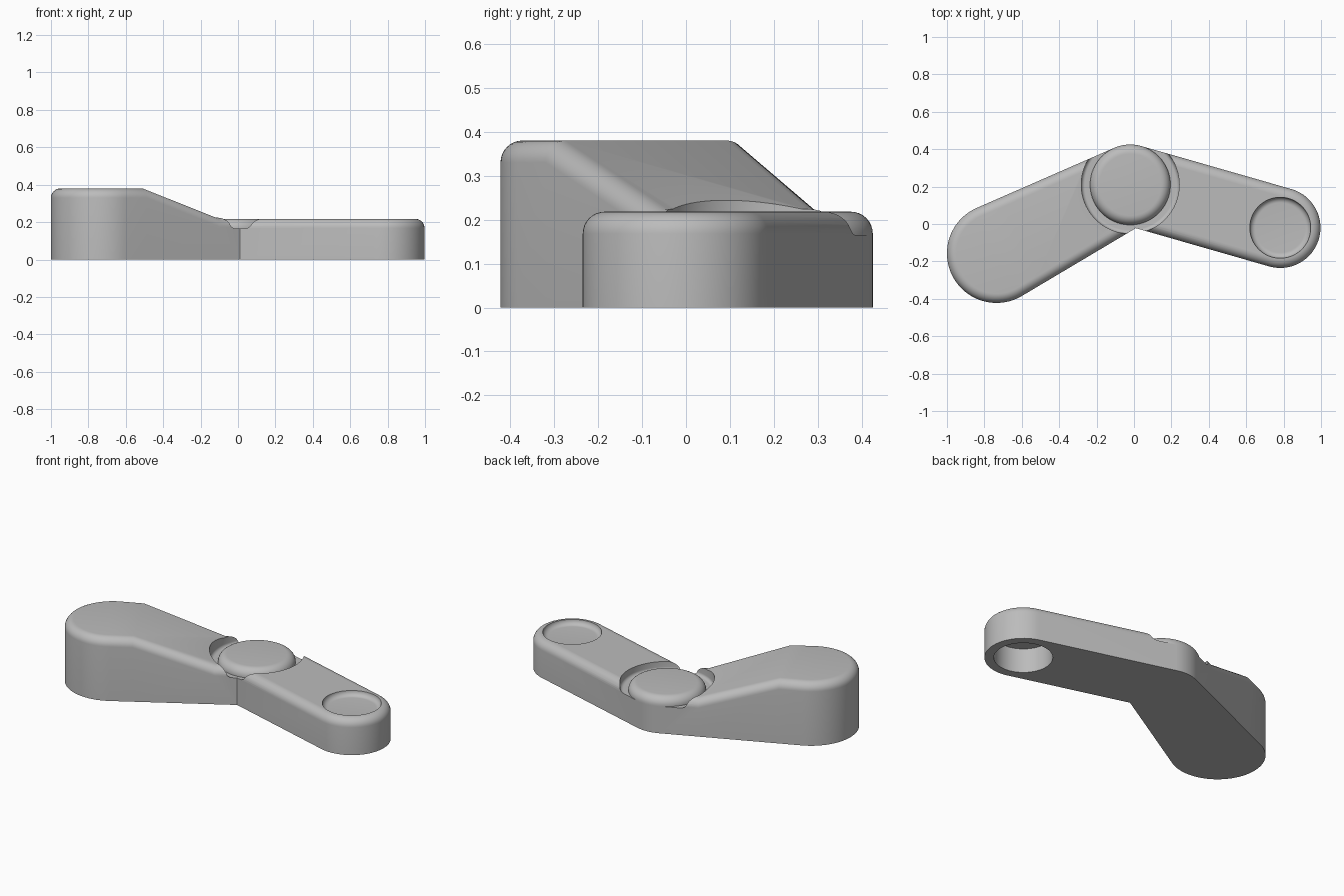
import bpy, bmesh, math
from mathutils import Vector

if "Cube" in bpy.data.objects:
    bpy.data.objects.remove(bpy.data.objects["Cube"])

JOINT = Vector((-0.02, 0.21))
TALL_END = Vector((-0.735, -0.157))
LOW_END = Vector((0.782, -0.02))
FILLET, LOW_TOP, FLOOR = 0.05, 0.218, 0.165

grey = bpy.data.materials.new("plain grey")
grey.use_nodes = True
grey.diffuse_color = (0.5, 0.5, 0.5, 1)
grey.node_tree.nodes["Principled BSDF"].inputs["Base Color"].default_value = grey.diffuse_color


def finish(name, bm):
    bmesh.ops.recalc_face_normals(bm, faces=bm.faces[:])
    mesh = bpy.data.meshes.new(name)
    bm.to_mesh(mesh)
    bm.free()
    mesh.materials.append(grey)
    obj = bpy.data.objects.new(name, mesh)
    bpy.context.collection.objects.link(obj)
    return obj


def activate(obj):
    bpy.ops.object.select_all(action='DESELECT')
    obj.select_set(True)
    bpy.context.view_layer.objects.active = obj


def combine(obj, other, operation):
    activate(obj)
    mod = obj.modifiers.new("combine", 'BOOLEAN')
    mod.operation, mod.object, mod.solver = operation, other, 'EXACT'
    bpy.ops.object.modifier_apply(modifier=mod.name)
    bpy.data.objects.remove(other)


def quarter(steps=8):
    return [math.pi / 2 * i / steps for i in range(steps + 1)]


def revolve(name, centre, profile, steps=96):
    # Closed solid turned from (radius, height) points
    bm = bmesh.new()
    rings = []
    for r, z in profile:
        rings.append([bm.verts.new((centre.x + r * math.cos(math.tau * i / steps),
                                    centre.y + r * math.sin(math.tau * i / steps), z))
                      for i in range(steps)])
    bridge(bm, rings)
    bm.faces.new(rings[-1])
    return finish(name, bm)


def bridge(bm, rings):
    bm.faces.new(rings[0][::-1])
    for low, high in zip(rings, rings[1:]):
        for i in range(len(low)):
            j = (i + 1) % len(low)
            bm.faces.new((low[i], low[j], high[j], high[i]))


def arm(name, start, r0, end, r1, height, breaks=(), steps=48):
    # Tapered slot outline with a rounded top rim; height follows the arm's length
    axis = end - start
    length = axis.length
    axis.normalize()
    side = Vector((-axis.y, axis.x))
    beta = math.acos((r0 - r1) / length)

    def outline(inset):
        a, b = r0 - inset, r1 - inset
        arc = lambda s, r, t0, t1: [(s + r * math.cos(t0 + (t1 - t0) * i / steps),
                                     r * math.sin(t0 + (t1 - t0) * i / steps))
                                    for i in range(steps + 1)]
        tip = arc(length, b, -beta, beta)
        root = arc(0, a, beta, math.tau - beta)
        (s1, w1), (s0, w0) = tip[-1], root[0]
        edge = [(s, w0 + (w1 - w0) * (s - s0) / (s1 - s0)) for s in breaks]
        return tip + edge[::-1] + root + [(s, -w) for s, w in edge]

    bm = bmesh.new()
    levels = [(0, None)] + [(FILLET * (1 - math.cos(t)), FILLET * (1 - math.sin(t)))
                            for t in quarter()]
    rings = []
    for inset, drop in levels:
        ring = []
        for s, w in outline(inset):
            p = start + axis * s + side * w
            ring.append(bm.verts.new((p.x, p.y, 0 if drop is None else height(s) - drop)))
        rings.append(ring)
    bridge(bm, rings)
    top = rings[-1]
    bm.faces.new(top)
    n = len(breaks)
    for k in range(n):
        a, b = top[steps + n - k], top[len(top) - n + k]
        face = next(f for f in a.link_faces if b in f.verts)
        bmesh.utils.face_split(face, a, b)
    return finish(name, bm)


# Tall arm: level over the end, then sloping down to the joint
SLOPE_START, SLOPE_END = 0.145, 0.60
def tall_height(s):
    t = min(max((s - SLOPE_START) / (SLOPE_END - SLOPE_START), 0), 1)
    return 0.38 - 0.156 * t

body = arm("linked_arms", TALL_END, 0.265, JOINT, 0.215, tall_height, (SLOPE_START, SLOPE_END))
low_arm = arm("low_arm", LOW_END, 0.215, JOINT, 0.215, lambda s: LOW_TOP)
combine(body, low_arm, 'UNION')

# Round pocket around the joint
r = 0.02
pocket = [(0.262 - r + r * math.sin(t), FLOOR + r - r * math.cos(t)) for t in quarter()]
combine(body, revolve("joint_pocket", JOINT, pocket + [(0.262, 0.6)]), 'DIFFERENCE')

# Shallow dish on the low arm and the deep socket beneath it
r = 0.03
dish = [(0.163 - r + r * math.sin(t), LOW_TOP - r * math.cos(t)) for t in quarter()]
combine(body, revolve("dish", LOW_END, dish + [(0.163, 0.4)]), 'DIFFERENCE')
combine(body, revolve("socket", LOW_END, [(0.163, -0.1), (0.163, 0.15)]), 'DIFFERENCE')

# Rounded button on the joint
cap = [(0.215 - FILLET * (1 - math.cos(t)), LOW_TOP - FILLET * (1 - math.sin(t)))
       for t in quarter()]
button = revolve("joint_button", JOINT, [(0.215, FLOOR - 0.005)] + cap)

for obj in (body, button):
    activate(obj)
    bpy.ops.object.shade_smooth_by_angle(angle=math.radians(30))
